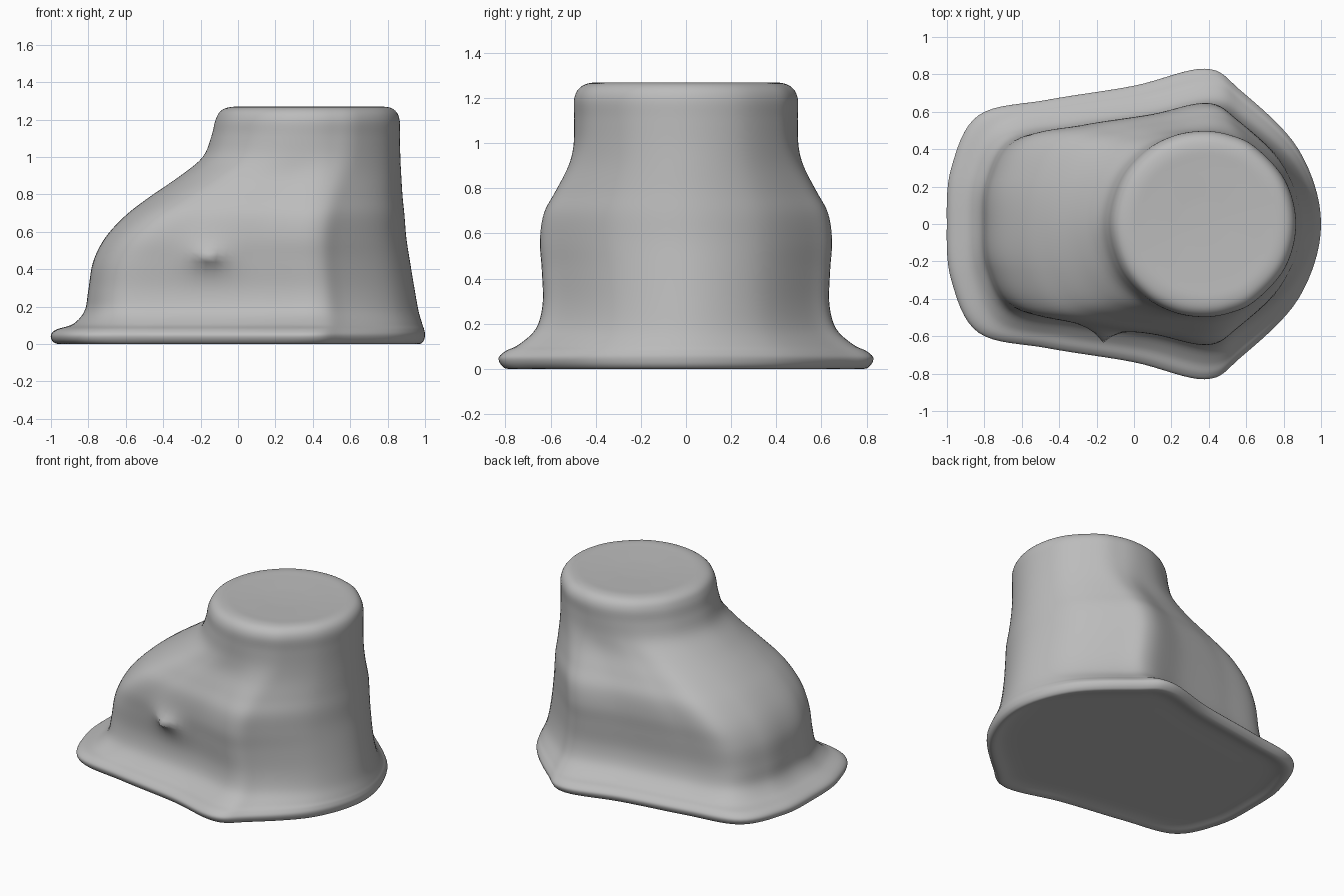
import bpy
import bmesh
import math
from mathutils import Vector

cube = bpy.data.objects.get("Cube")
if cube:
    bpy.data.objects.remove(cube)

# Half outline of the foot from toe to heel: (fraction of length, fraction of half width)
FOOT = [(0, 0), (.012, .36), (.085, .70), (.27, .80), (.5, .89),
        (.69, 1), (.785, .86), (.94, .48), (1, 0)]
# Matching angles around the round ankle
ANGLES = [0, 28, 52, 72, 90, 106, 124, 152, 180]
ANKLE = [((1 - math.cos(math.radians(a))) / 2, math.sin(math.radians(a))) for a in ANGLES]

# Sections from sole to collar: height, toe x, heel x, half width, roundness
SECTIONS = [
    (.03, -.60, .60, .50, 0),
    (.03, -.86, .87, .68, 0),
    (.012, -.95, .96, .78, 0),
    (.025, -.99, .99, .815, 0),
    (.06, -1, 1, .83, 0),
    (.09, -.97, .995, .80, 0),
    (.12, -.88, .985, .74, 0),
    (.19, -.82, .965, .665, 0),
    (.30, -.80, .945, .635, 0),
    (.45, -.775, .92, .64, .05),
    (.58, -.71, .90, .65, .12),
    (.70, -.60, .89, .635, .25),
    (.80, -.47, .88, .585, .42),
    (.91, -.31, .873, .53, .65),
    (1.01, -.19, .868, .502, .9),
    (1.12, -.143, .866, .495, 1),
    (1.21, -.12, .864, .495, 1),
    (1.26, -.09, .84, .467, 1),
    (1.28, -.03, .79, .41, 1),
    (1.278, .07, .69, .31, 1),
    (1.272, .25, .49, .12, 1),
]


def spline(points, i, t):
    """Smooth curve through points at segment i."""
    n = len(points)
    a, b, c, d = (Vector(points[max(0, min(n - 1, i + k))]) for k in (-1, 0, 1, 2))
    return b + (c - a) * (t / 2) + (a - b * 2.5 + c * 2 - d / 2) * t * t \
        + (b * 1.5 - a / 2 - c * 1.5 + d / 2) * t ** 3


def closed_loop(half, steps):
    """Mirror a half outline and smooth it into a closed loop."""
    loop = half + [(u, -v) for u, v in half[-2:0:-1]]
    n = len(loop)
    padded = loop[-1:] + loop + loop[:2]
    return [spline(padded, i + 1, s / steps) for i in range(n) for s in range(steps)]


foot = closed_loop(FOOT, 8)
ankle = closed_loop(ANKLE, 8)


def pinch(co):
    """Pull out the small pinched point on the right side of the foot."""
    if co.y < -.3:
        reach = math.hypot(co.x + .16, (co.z - .48) * 1.3)
        co.y -= .10 * math.exp(-reach / .07)
    return co


def section_ring(bm, values):
    z, toe, heel, width, roundness = values
    ring = []
    for f, a in zip(foot, ankle):
        p = f.lerp(a, roundness)
        ring.append(bm.verts.new(pinch(Vector((toe + (heel - toe) * p.x, width * p.y, z)))))
    return ring


# Loft the whole boot form through its sections
bm = bmesh.new()
rings = []
for i in range(len(SECTIONS) - 1):
    for s in range(5):
        rings.append(section_ring(bm, spline(SECTIONS, i, s / 5)))
rings.append(section_ring(bm, SECTIONS[-1]))
for low, high in zip(rings, rings[1:]):
    for k in range(len(low)):
        j = (k + 1) % len(low)
        bm.faces.new((low[k], low[j], high[j], high[k]))
bm.faces.new(rings[0])
bm.faces.new(rings[-1])
bmesh.ops.recalc_face_normals(bm, faces=bm.faces)

# Settle the sole exactly on the ground
lowest = min(v.co.z for v in bm.verts)
bmesh.ops.translate(bm, verts=bm.verts, vec=(0, 0, -lowest))

mesh = bpy.data.meshes.new("boot_form")
bm.to_mesh(mesh)
bm.free()
boot = bpy.data.objects.new("boot_form", mesh)
bpy.context.collection.objects.link(boot)

# Plain grey clay
clay = bpy.data.materials.new("grey clay")
clay.use_nodes = True
clay.diffuse_color = (.5, .5, .5, 1)
clay.node_tree.nodes["Principled BSDF"].inputs["Base Color"].default_value = (.5, .5, .5, 1)
mesh.materials.append(clay)

bpy.context.view_layer.objects.active = boot
boot.select_set(True)
bpy.ops.object.shade_smooth()
